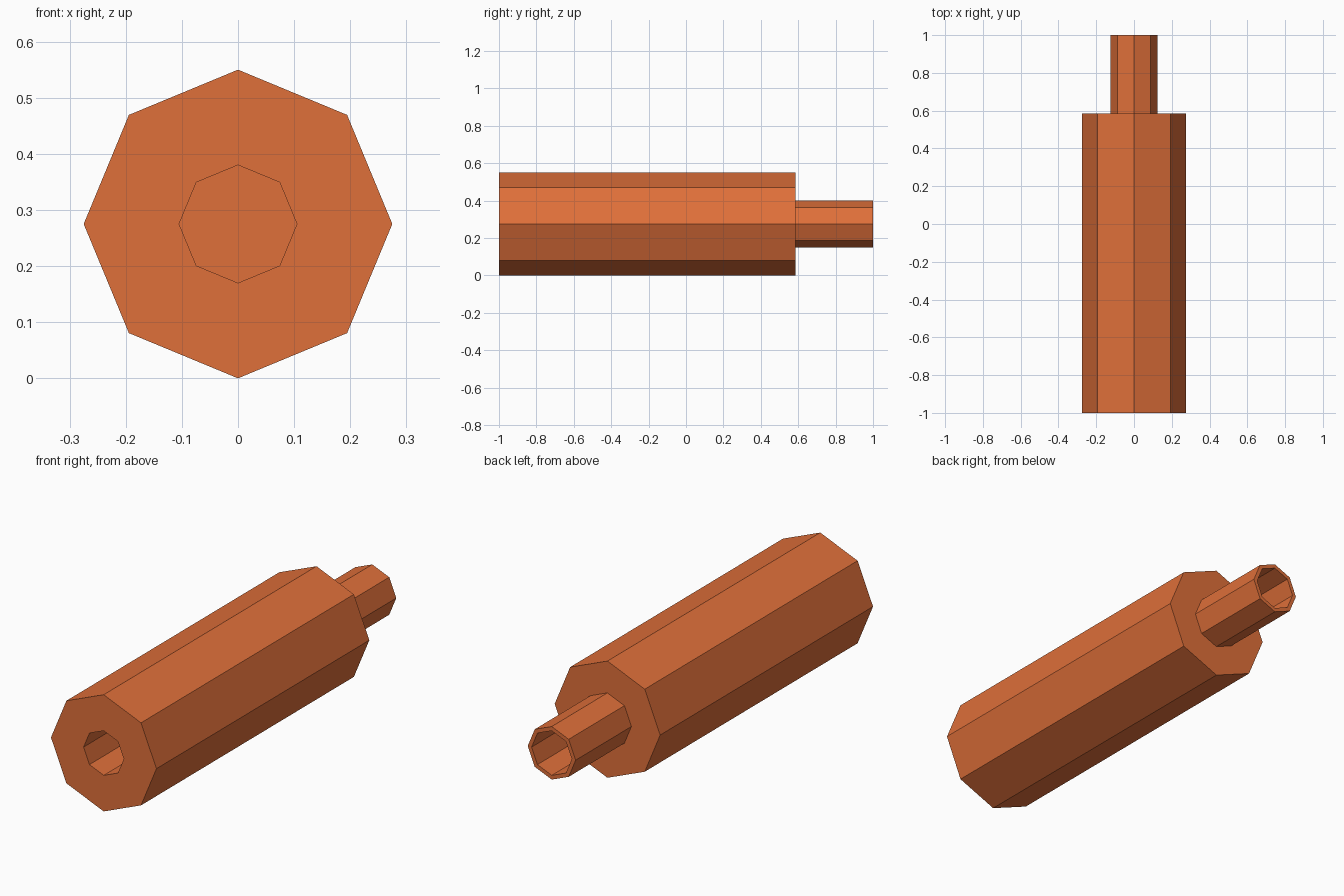
import bpy
import bmesh
from math import cos, sin, tau

SIDES = 8
AXIS_Z = 0.275
FRONT, SHOULDER, BACK = -1.0, 0.585, 1.0
BODY_R, TUBE_R, BORE_R = 0.275, 0.125, 0.105

if "Cube" in bpy.data.objects:
    bpy.data.objects.remove(bpy.data.objects["Cube"], do_unlink=True)

orange = bpy.data.materials.new("burnt orange")
orange.use_nodes = True
color = (0.74, 0.16, 0.042, 1.0)
orange.diffuse_color = color
shader = next(n for n in orange.node_tree.nodes if n.type == "BSDF_PRINCIPLED")
shader.inputs["Base Color"].default_value = color


def octagonal_part(name, profile, capped):
    """Skin octagonal rings, given as (radius, y), along the long axis."""
    bm = bmesh.new()
    rings = [[bm.verts.new((r * cos(tau * i / SIDES), y, AXIS_Z + r * sin(tau * i / SIDES)))
              for i in range(SIDES)] for r, y in profile]
    pairs = list(zip(rings, rings[1:]))
    if capped:
        bm.faces.new(rings[0])
        bm.faces.new(rings[-1])
    else:
        pairs.append((rings[-1], rings[0]))
    for a, b in pairs:
        for i in range(SIDES):
            j = (i + 1) % SIDES
            bm.faces.new((a[i], a[j], b[j], b[i]))
    bmesh.ops.recalc_face_normals(bm, faces=bm.faces)
    mesh = bpy.data.meshes.new(name)
    bm.to_mesh(mesh)
    bm.free()
    mesh.materials.append(orange)
    part = bpy.data.objects.new(name, mesh)
    bpy.context.collection.objects.link(part)
    return part


# Thick body with a deep blind bore in its front end
octagonal_part("body", [(BORE_R, SHOULDER - 0.03), (BORE_R, FRONT),
                        (BODY_R, FRONT), (BODY_R, SHOULDER)], capped=True)

# Thin-walled tube on the back, seated slightly into the shoulder
octagonal_part("rear_tube", [(BORE_R, SHOULDER - 0.01), (BORE_R, BACK),
                             (TUBE_R, BACK), (TUBE_R, SHOULDER - 0.01)], capped=False)
